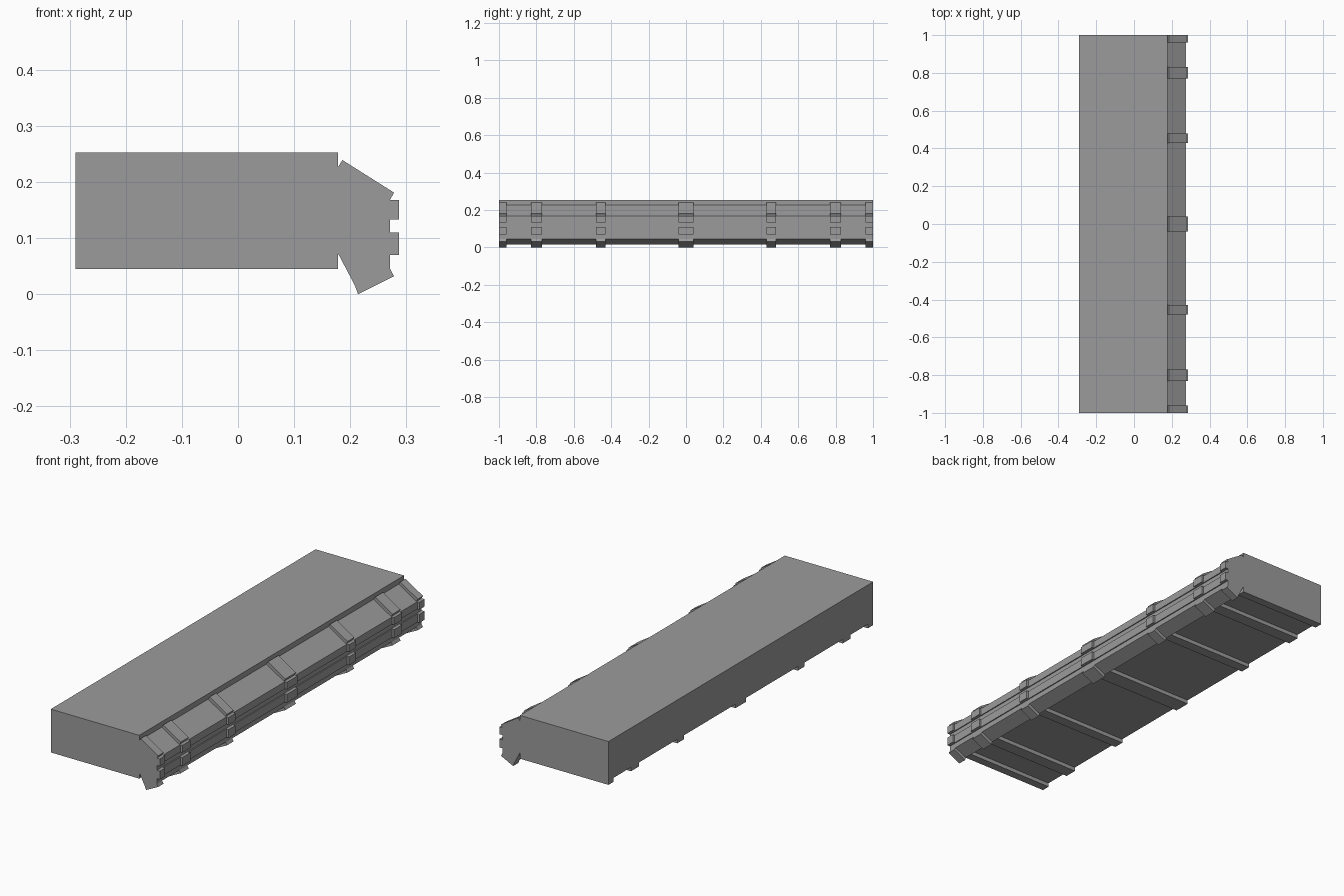
import bpy
import bmesh

default = bpy.data.objects.get("Cube")
if default:
    bpy.data.objects.remove(default, do_unlink=True)

stone = bpy.data.materials.new("grey_stone")
stone.use_nodes = True
stone.diffuse_color = (0.33, 0.33, 0.33, 1)
stone.node_tree.nodes["Principled BSDF"].inputs["Base Color"].default_value = (0.33, 0.33, 0.33, 1)


def extrude(name, profile, spans):
    """Extrude an x-z profile along y over each (start, end) span."""
    bm = bmesh.new()
    for y0, y1 in spans:
        face = bm.faces.new([bm.verts.new((x, y0, z)) for x, z in profile])
        moved = bmesh.ops.extrude_face_region(bm, geom=[face])
        verts = [v for v in moved["geom"] if isinstance(v, bmesh.types.BMVert)]
        bmesh.ops.translate(bm, verts=verts, vec=(0, y1 - y0, 0))
    bmesh.ops.recalc_face_normals(bm, faces=bm.faces)
    mesh = bpy.data.meshes.new(name)
    bm.to_mesh(mesh)
    bm.free()
    mesh.materials.append(stone)
    obj = bpy.data.objects.new(name, mesh)
    bpy.context.collection.objects.link(obj)
    return obj


def box(x0, x1, z0, z1):
    return [(x0, z0), (x1, z0), (x1, z1), (x0, z1)]


# Rib positions, mirrored about the middle
half = [(0.96, 1.0), (0.77, 0.83), (0.43, 0.48)]
ribs = [(-0.04, 0.04)] + half + [(-b, -a) for a, b in half]
full = [(-1, 1)]
wall = 0.271

# Main slab and the edge core with its sloped top and lower lip
extrude("slab", box(-0.29, 0.178, 0.064, 0.252), full)
extrude("edge_core", [(0.178, 0.226), (wall, 0.168), (wall, 0.045),
                      (0.208, 0.016), (0.178, 0.073)], full)

# Long rails on the edge, each wrapped by rib blocks
for label, z0, z1 in (("upper", 0.133, 0.168), ("lower", 0.07, 0.11)):
    extrude(label + "_rail", box(wall - 0.01, 0.276, z0, z1), full)
    extrude(label + "_rail_blocks", box(wall - 0.01, 0.287, z0, z1), ribs)

# Rib plates over the slope and under the lip
extrude("slope_plates", [(0.178, 0.226), (0.186, 0.239),
                         (0.278, 0.181), (wall, 0.168)], ribs)
extrude("lip_plates", [(wall, 0.045), (0.278, 0.032),
                       (0.214, 0.0), (0.208, 0.016)], ribs)

# Cross ribs beneath the slab
extrude("underside_ribs", box(-0.29, 0.178, 0.045, 0.066), ribs)
